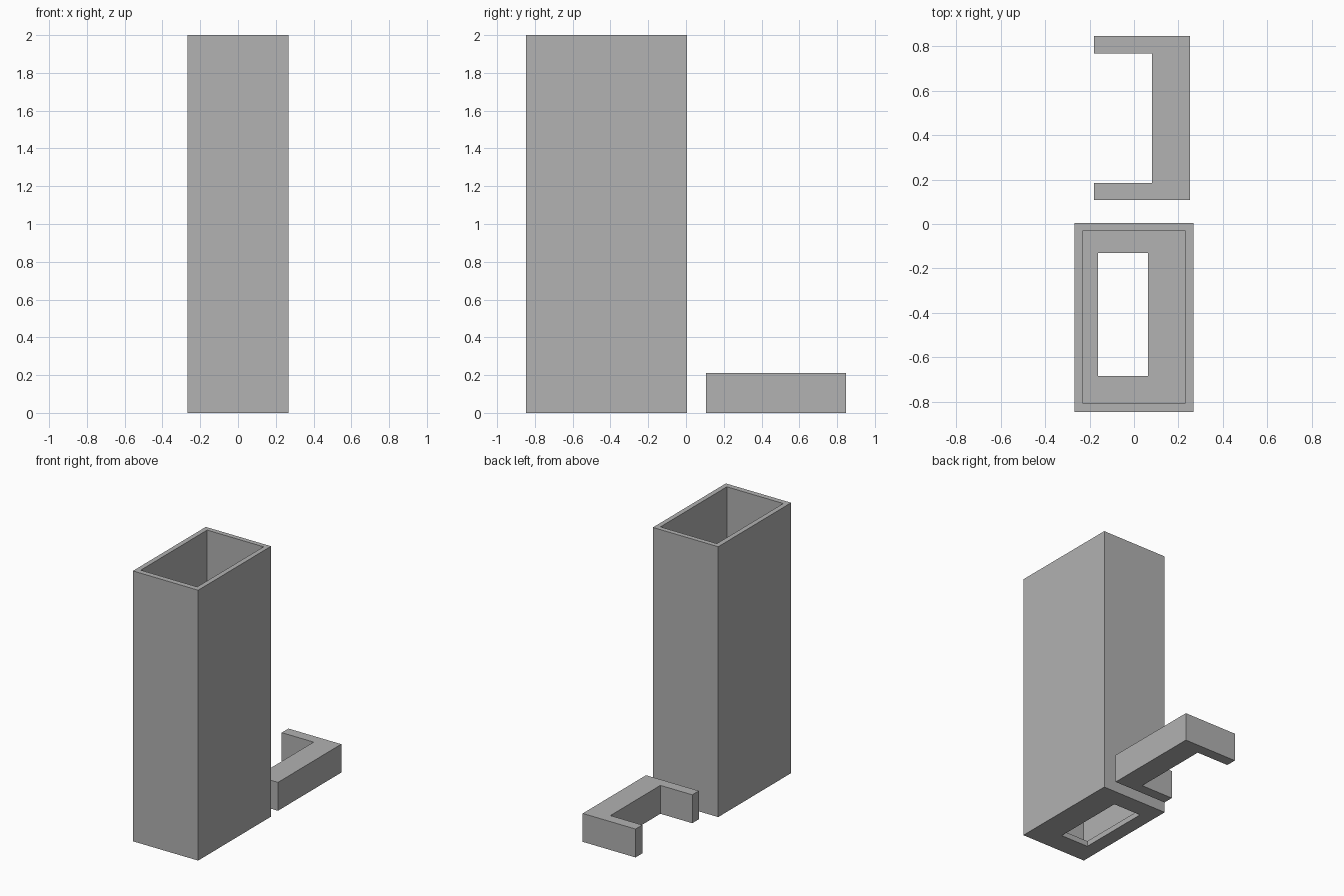
import bpy
import bmesh

cube = bpy.data.objects.get("Cube")
if cube:
    bpy.data.objects.remove(cube, do_unlink=True)

# Single plain grey
grey = bpy.data.materials.new("plain grey")
grey.use_nodes = True
colour = (0.445, 0.445, 0.445, 1)
grey.diffuse_color = colour
grey.node_tree.nodes["Principled BSDF"].inputs["Base Color"].default_value = colour


def rect(x0, x1, y0, y1):
    return [(x0, y0), (x1, y0), (x1, y1), (x0, y1)]


def loft(name, rings, closed=False):
    """Join successive (outline, height) rings; wrap around or cap the ends."""
    bm = bmesh.new()
    loops = [[bm.verts.new((x, y, z)) for x, y in outline] for outline, z in rings]
    pairs = list(zip(loops, loops[1:]))
    if closed:
        pairs.append((loops[-1], loops[0]))
    else:
        bm.faces.new(loops[0])
        bm.faces.new(loops[-1])
    for a, b in pairs:
        for i in range(len(a)):
            j = (i + 1) % len(a)
            bm.faces.new((a[i], a[j], b[j], b[i]))
    bmesh.ops.recalc_face_normals(bm, faces=bm.faces)
    mesh = bpy.data.meshes.new(name)
    bm.to_mesh(mesh)
    bm.free()
    mesh.materials.append(grey)
    obj = bpy.data.objects.new(name, mesh)
    bpy.context.collection.objects.link(obj)
    return obj


# Tall open-topped box with a slot through its floor
HEIGHT, FLOOR = 2.0, 0.04
outer = rect(-0.267, 0.267, -0.847, 0.005)
inner = rect(-0.231, 0.231, -0.807, -0.031)
slot = rect(-0.161, 0.064, -0.684, -0.13)
loft("tall_box", [(outer, 0), (outer, HEIGHT), (inner, HEIGHT),
                  (inner, FLOOR), (slot, FLOOR), (slot, 0)], closed=True)

# Low C-shaped bracket behind the box
bracket = [(-0.18, 0.107), (0.252, 0.107), (0.252, 0.847), (-0.18, 0.847),
           (-0.18, 0.768), (0.081, 0.768), (0.081, 0.184), (-0.18, 0.184)]
loft("c_bracket", [(bracket, 0), (bracket, 0.21)])
